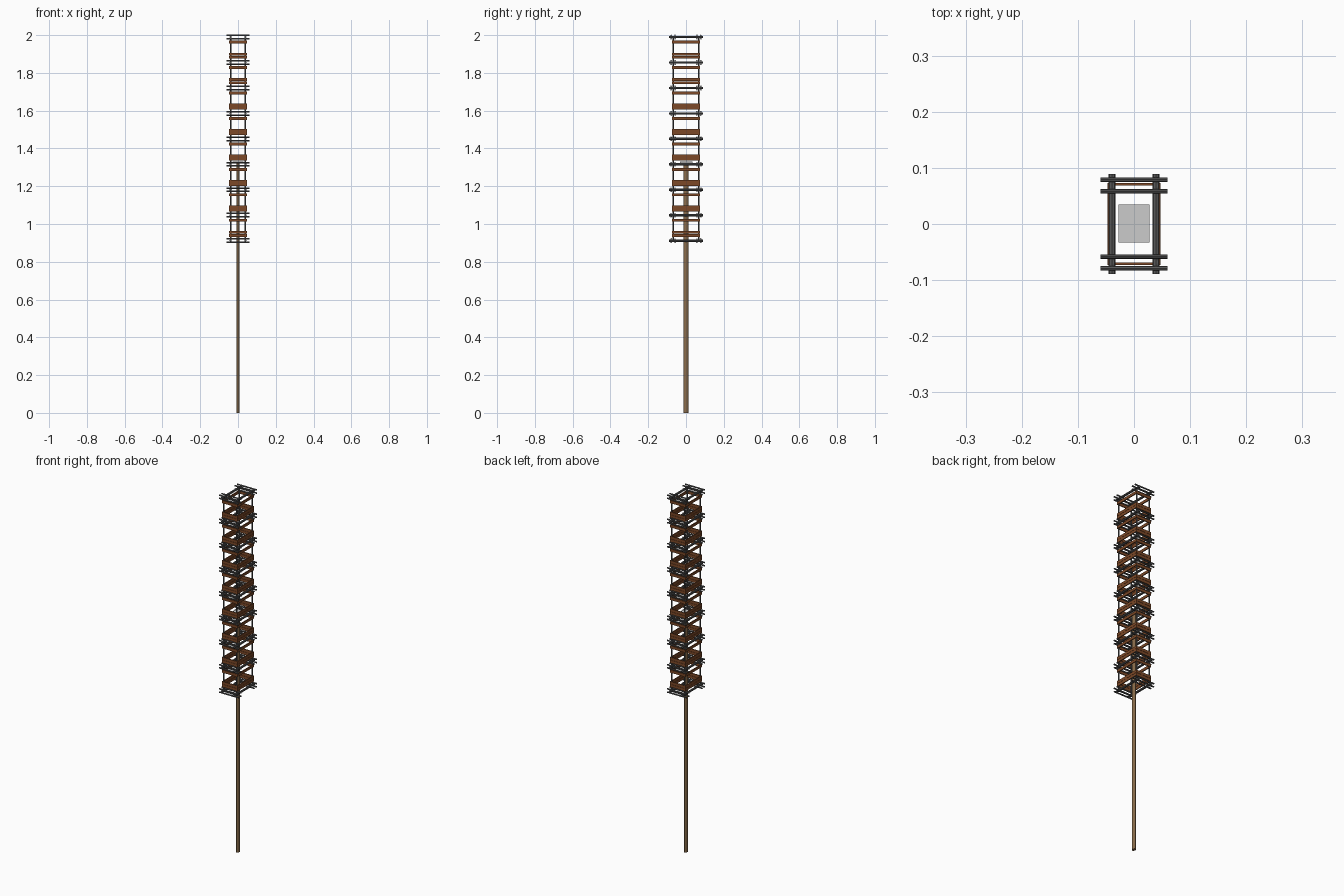
import bpy
from mathutils import Vector

if "Cube" in bpy.data.objects:
    bpy.data.objects.remove(bpy.data.objects["Cube"])


def material(name, rgb):
    m = bpy.data.materials.new(name)
    m.diffuse_color = (*rgb, 1)
    m.use_nodes = True
    m.node_tree.nodes["Principled BSDF"].inputs["Base Color"].default_value = m.diffuse_color
    return m


IRON = material("dark_iron", (0.1, 0.1, 0.1))
RUST = material("rust_wood", (0.2, 0.065, 0.02))
WOOD = material("pole_wood", (0.25, 0.15, 0.07))


def box(name, loc, size, mat=None):
    bpy.ops.mesh.primitive_cube_add(size=1, location=loc)
    o = bpy.context.object
    o.name = name
    o.scale = size
    if mat:
        o.data.materials.append(mat)
    return o


def rod(name, a, b, r, mat, sides=8):
    a, b = Vector(a), Vector(b)
    bpy.ops.mesh.primitive_cylinder_add(vertices=sides, radius=r, depth=(b - a).length,
                                        location=(a + b) / 2)
    o = bpy.context.object
    o.name = name
    o.rotation_euler = (b - a).to_track_quat('Z', 'Y').to_euler()
    o.data.materials.append(mat)
    return o


STEP = 0.1347

# Central pole, elliptical in section, with a small plate on top
pole = rod("pole", (0, 0, 0), (0, 0, 1.325), 0.012, WOOD, 12)
pole.scale = (0.7, 1, 1)
box("pole_top_plate", (0, 0.001, 1.325), (0.056, 0.068, 0.012))

# Corner posts of the cage
for x in (-0.039, 0.039):
    for y in (-0.068, 0.068):
        rod("corner_post", (x, y, 0.905), (x, y, 1.995), 0.004, IRON)

# Lashed frames: two side bars gripped by paired cross bars
for i in range(9):
    z = 0.912 + i * STEP
    for s in (-1, 1):
        rod("side_bar", (s * 0.039, -0.089, z), (s * 0.039, 0.089, z), 0.006, IRON)
        for y in (0.058, 0.079):
            for dz in (-0.009, 0.009):
                rod("cross_bar", (-0.06, s * y, z + dz), (0.06, s * y, z + dz), 0.004, IRON)

# Slats between frames: a close pair and a single one on every side
for i in range(8):
    z = 0.912 + i * STEP
    for dz in (0.028, 0.044, 0.108):
        for s in (-1, 1):
            box("side_slat", (s * 0.0445, 0.001, z + dz), (0.005, 0.142, 0.015), RUST)
            box("end_slat", (0, s * 0.071, z + dz), (0.094, 0.005, 0.015), RUST)
